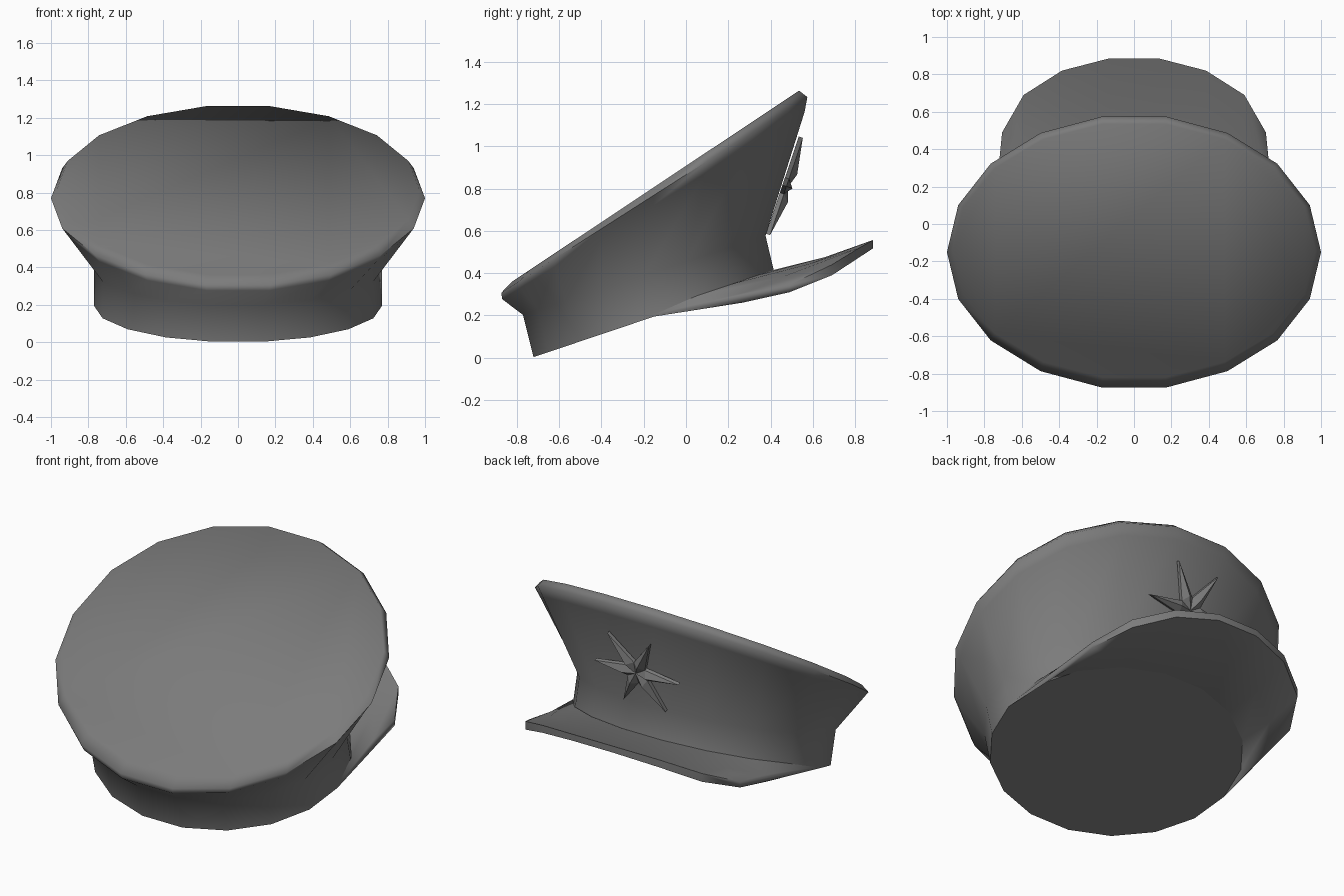
import bpy, bmesh, math
from mathutils import Vector, Matrix

if "Cube" in bpy.data.objects:
    bpy.data.objects.remove(bpy.data.objects["Cube"])

SIDES = 18
grey = bpy.data.materials.new("dark_grey")
grey.use_nodes = True
COLOUR = (0.2, 0.2, 0.2, 1)
grey.diffuse_color = COLOUR
grey.node_tree.nodes["Principled BSDF"].inputs["Base Color"].default_value = COLOUR


def finish(bm, name, angle):
    bmesh.ops.recalc_face_normals(bm, faces=bm.faces)
    mesh = bpy.data.meshes.new(name)
    bm.to_mesh(mesh)
    bm.free()
    mesh.materials.append(grey)
    obj = bpy.data.objects.new(name, mesh)
    bpy.context.collection.objects.link(obj)
    bpy.ops.object.select_all(action='DESELECT')
    obj.select_set(True)
    bpy.context.view_layer.objects.active = obj
    bpy.ops.object.shade_smooth_by_angle(angle=math.radians(angle))
    return obj


def ring_point(ring, a):
    """Point on a tilted ellipse: half width, back (y, z), front (y, z)."""
    rx, back, front = ring
    t = (1 + math.sin(a)) / 2
    return Vector((rx * math.cos(a),
                   back[0] + t * (front[0] - back[0]),
                   back[1] + t * (front[1] - back[1])))


def bridge(bm, a, b, closed=True):
    n = len(a)
    for i in range(n if closed else n - 1):
        j = (i + 1) % n
        bm.faces.new((a[i], a[j], b[j], b[i]))


# Cap body: head band, flaring crown, rounded rim and flat top
bottom = (0.77, (-0.73, 0.0), (0.43, 0.39))
rings = [
    bottom,
    (0.77, (-0.78, 0.2), (0.385, 0.58)),
    (0.965, (-0.88, 0.27), (0.572, 1.17)),
    (1.0, (-0.885, 0.30), (0.585, 1.24)),
    (0.97, (-0.83, 0.355), (0.545, 1.27)),
]
bm = bmesh.new()
loops = [[bm.verts.new(ring_point(r, math.tau * i / SIDES)) for i in range(SIDES)]
         for r in rings]
for low, high in zip(loops, loops[1:]):
    bridge(bm, low, high)
bm.faces.new(loops[0])
bm.faces.new(loops[-1])
finish(bm, "cap_body", 75)

# Visor: swept out from the front half of the band, drooping at the sides
# Each edge entry is half width, y, top z, bottom z
edge = [(0.705, 0.49, 0.345, 0.31), (0.59, 0.69, 0.44, 0.39),
        (0.385, 0.82, 0.52, 0.475), (0.134, 0.885, 0.557, 0.518)]
outline = edge + [(-x, y, t, b) for x, y, t, b in reversed(edge)]
bm = bmesh.new()
rows = [[], [], [], [], [], []]
for k in range(SIDES // 2 + 1):
    base = ring_point(bottom, math.tau * k / SIDES)
    if 0 < k < SIDES // 2:
        x, y, t, b = outline[k - 1]
        top, low = Vector((x, y, t)), Vector((x, y, b))
        lift, sag = 0.03, 0.025
    else:
        top, low = base + Vector((0, 0, 0.01)), base.copy()
        lift, sag = 0.01, 0
    inner = base + Vector((0, 0, lift))
    mid_top = inner.lerp(top, 0.5) - Vector((0, 0, sag / 2))
    mid_low = base.lerp(low, 0.5) - Vector((0, 0, sag))
    for row, p in zip(rows, (inner, mid_top, top, low, mid_low, base)):
        row.append(bm.verts.new(p))
for i, row in enumerate(rows):
    bridge(bm, row, rows[(i + 1) % len(rows)], closed=False)
bmesh.ops.remove_doubles(bm, verts=bm.verts, dist=0.0005)
finish(bm, "visor", 60)

# Badge: six pointed star with ridged arms and a sunken middle
POINTS, TIP, NOTCH = 6, 0.28, 0.075
bm = bmesh.new()
centre = bm.verts.new((0, 0, 0.008))
back, front, ridge = [], [], []
for i in range(POINTS * 2):
    a = math.pi * i / POINTS
    r = NOTCH if i % 2 else TIP
    x, y = r * math.cos(a), r * math.sin(a)
    back.append(bm.verts.new((x, y, -0.02)))
    front.append(bm.verts.new((x, y, 0.0)))
    if i % 2 == 0:
        ridge.append(bm.verts.new((0.08 * math.cos(a), 0.08 * math.sin(a), 0.03)))
bridge(bm, back, front)
bm.faces.new(back)
for k, peak in enumerate(ridge):
    tip = front[2 * k]
    for notch in (front[2 * k - 1], front[2 * k + 1]):
        bm.faces.new((tip, notch, peak))
        bm.faces.new((notch, centre, peak))
up = Vector((0, 0.32, 0.95)).normalized()
side = Vector((-1, 0, 0))
out = side.cross(up)
frame = Matrix((side, up, out)).transposed().to_4x4()
bm.transform(Matrix.Translation((0, 0.475, 0.81)) @ frame)
finish(bm, "star_badge", 20)
